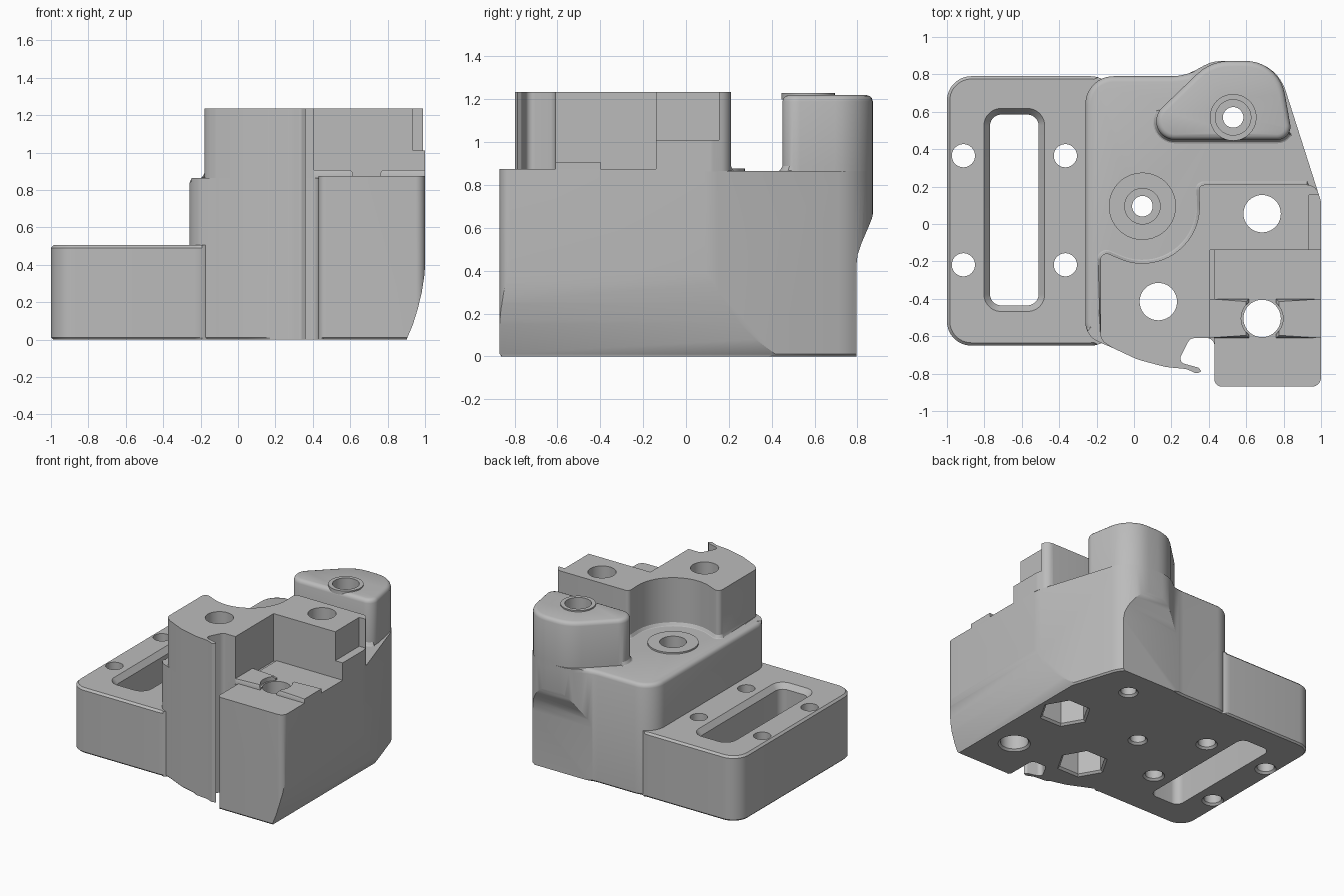
import bpy, bmesh, math
from mathutils import Vector, Matrix

if "Cube" in bpy.data.objects:
    bpy.data.objects.remove(bpy.data.objects["Cube"], do_unlink=True)

grey = bpy.data.materials.new("plain_grey")
grey.use_nodes = True
COLOUR = (0.5, 0.5, 0.5, 1)
grey.diffuse_color = COLOUR
for node in grey.node_tree.nodes:
    if node.type == 'BSDF_PRINCIPLED':
        node.inputs["Base Color"].default_value = COLOUR


def rounded(corners):
    """Outline from (x, y, radius) corners, listed counter-clockwise."""
    out = []
    n = len(corners)
    for i, (x, y, r) in enumerate(corners):
        p = Vector((x, y))
        if r == 0:
            out.append(p)
            continue
        a = (Vector(corners[i - 1][:2]) - p)
        b = (Vector(corners[(i + 1) % n][:2]) - p)
        half = a.angle(b) / 2
        t = min(r / math.tan(half), a.length * 0.49, b.length * 0.49)
        r = t * math.tan(half)
        a.normalize()
        b.normalize()
        c = p + (a + b).normalized() * (r / math.sin(half))
        start, end = p + a * t - c, p + b * t - c
        turn = start.angle_signed(end)
        steps = max(2, int(abs(turn) / 0.14))
        for k in range(steps + 1):
            out.append(c + Matrix.Rotation(-turn * k / steps, 2) @ start)
    return out


def circle(x, y, r, sides=40):
    return [Vector((x + r * math.cos(k * math.tau / sides),
                    y + r * math.sin(k * math.tau / sides))) for k in range(sides)]


def rect(x0, x1, y0, y1, r=0):
    return rounded([(x0, y0, r), (x1, y0, r), (x1, y1, r), (x0, y1, r)])


def loft(name, outline, levels, mask=None):
    """Stack the outline at (height, outward offset) levels; mask(p, z) says where offsets act."""
    n = len(outline)
    push = []
    for i in range(n):
        d1 = (outline[i] - outline[i - 1]).normalized()
        d2 = (outline[(i + 1) % n] - outline[i]).normalized()
        n1, n2 = Vector((d1.y, -d1.x)), Vector((d2.y, -d2.x))
        push.append((n1 + n2) / max(0.5, 1 + n1.dot(n2)))
    bm = bmesh.new()
    rings = []
    for z, off in levels:
        ring = []
        for p, m in zip(outline, push):
            q = p + m * off if off and (mask is None or mask(p, z)) else p
            ring.append(bm.verts.new((q.x, q.y, z)))
        rings.append(ring)
    for lo, hi in zip(rings, rings[1:]):
        for i in range(n):
            j = (i + 1) % n
            bm.faces.new((lo[i], lo[j], hi[j], hi[i]))
    bm.faces.new(rings[0][::-1])
    bm.faces.new(rings[-1])
    bmesh.ops.recalc_face_normals(bm, faces=bm.faces)
    mesh = bpy.data.meshes.new(name)
    bm.to_mesh(mesh)
    bm.free()
    mesh.materials.append(grey)
    obj = bpy.data.objects.new(name, mesh)
    bpy.context.collection.objects.link(obj)
    return obj


cutters = []


def cutter(outline, levels, matrix=None):
    obj = loft("cutter", outline, levels)
    obj.hide_render = True
    if matrix:
        obj.data.transform(matrix)
        bm = bmesh.new()
        bm.from_mesh(obj.data)
        bmesh.ops.recalc_face_normals(bm, faces=bm.faces)
        bm.to_mesh(obj.data)
        bm.free()
    cutters.append(obj)
    return obj


def cut(obj, tools):
    bpy.context.view_layer.objects.active = obj
    for tool in tools:
        mod = obj.modifiers.new("cut", 'BOOLEAN')
        mod.operation, mod.solver, mod.object = 'DIFFERENCE', 'EXACT', tool
        bpy.ops.object.modifier_apply(modifier=mod.name)


def hole(x, y, r):
    """Through hole with a small chamfer at the underside."""
    return cutter(circle(x, y, r), [(-0.02, 0.035), (0.015, 0), (1.5, 0)])


# Shared front curve ending in the thin hook
front = [(-0.12, -0.66, 0.05), (0.02, -0.725, 0.3), (0.17, -0.765, 0.3), (0.28, -0.775, 0.1),
         (0.335, -0.8, 0.02), (0.36, -0.787, 0), (0.345, -0.768, 0.01), (0.235, -0.738, 0.03),
         (0.3, -0.61, 0.04)]

# Flange with slot and four holes
flange = loft("side_flange", rect(-1, -0.1, -0.65, 0.79, 0.13),
              [(0, -0.012), (0.012, 0), (0.49, 0), (0.505, -0.015)],
              lambda p, z: p.x < -0.2)
slot = cutter(rect(-0.77, -0.51, -0.435, 0.585, 0.06),
              [(-0.1, 0), (0.465, 0), (0.52, 0.045)])
cut(flange, [slot] + [hole(x, y, 0.062) for x in (-0.912, -0.367) for y in (-0.218, 0.365)])

# Main body
outline = rounded([(-0.26, -0.6, 0.12)] + front + [
    (0.43, -0.61, 0.04), (0.43, -0.87, 0.04), (1, -0.87, 0.05), (1, 0.12, 0.2),
    (0.76, 0.872, 0.3), (0.42, 0.872, 0.2), (0.27, 0.79, 0.25), (-0.26, 0.79, 0.15)])


def body_mask(p, z):
    if z > 0.5:
        return p.x < 0.3 and p.y > -0.56
    return not (0.15 < p.x < 0.45 and p.y < -0.58)


body = loft("main_body", outline,
            [(0, -0.012), (0.012, 0), (0.835, 0), (0.85, -0.005), (0.86, -0.015), (0.865, -0.03)],
            body_mask)
pin_hole = hole(0.045, 0.095, 0.055)
pin_bore = cutter(circle(0.045, 0.095, 0.095), [(0.6, 0), (1, 0)])
post_hole = hole(0.53, 0.57, 0.055)
post_bore = cutter(circle(0.53, 0.57, 0.095), [(0.95, 0), (1.5, 0)])
bolts = [hole(x, y, 0.1) for x, y in ((0.685, 0.055), (0.13, -0.415), (0.685, -0.505))]
nuts = [cutter(circle(x, y, 0.17, 6), [(-0.02, 0.035), (0.015, 0), (0.35, 0)])
        for x, y in ((0.685, 0.055), (0.13, -0.415))]

# Curved lower right side, swept along y
side_profile = [Vector(p) for p in ((0.89, -0.05), (1.2, -0.05), (1.2, 0.42), (1.002, 0.42),
                (0.996, 0.34), (0.982, 0.25), (0.96, 0.16), (0.935, 0.08), (0.905, 0.01))]
side_cut = cutter(side_profile, [(-1.1, 0), (1.1, 0)],
                  Matrix(((1, 0, 0, 0), (0, 0, 1, 0), (0, 1, 0, 0), (0, 0, 0, 1))))
# Recess under the post's back bulge, swept along x
back_profile = [Vector(p) for p in ((0.795, -0.05), (1.1, -0.05), (1.1, 0.7), (0.875, 0.68),
                (0.868, 0.645), (0.85, 0.6), (0.82, 0.53), (0.801, 0.475), (0.795, 0.42))]
back_cut = cutter(back_profile, [(-1.1, 0), (1.1, 0)],
                  Matrix(((0, 0, 1, 0), (1, 0, 0, 0), (0, 1, 0, 0), (0, 0, 0, 1))))
cut(body, [side_cut, back_cut, pin_hole, pin_bore, post_hole] + bolts + nuts)

# Tall housing with a concave wall around the pin
scoop = [(0.045 + 0.305 * math.cos(math.radians(a)), 0.095 + 0.305 * math.sin(math.radians(a)), 0)
         for a in range(5, -119, -6)]
tall = rounded(front + [(0.405, -0.61, 0), (0.405, -0.14, 0), (1, -0.14, 0), (1, 0.12, 0.05),
                        (0.971, 0.21, 0.07), (0.345, 0.21, 0.03)] + scoop +
               [(-0.18, -0.14, 0.06), (-0.18, -0.62, 0.1)])


def tall_mask(p, z):
    return p.x < 0.93 and (p.y > -0.13 or (p.y > -0.56 and p.x < 0.3))


housing = loft("tall_housing", tall,
               [(0.862, 0.025), (0.868, 0.012), (0.888, 0), (1.235, 0)], tall_mask)
step = cutter(rect(0.936, 1.2, -0.3, 0.155), [(1.01, 0), (1.4, 0)])
cut(housing, bolts[:2] + [step])

# Front right ledge with two raised clamp pads
ledge = loft("front_ledge", rounded([(0.43, -0.87, 0.04), (1, -0.87, 0.05),
                                     (1, -0.1, 0), (0.43, -0.1, 0)]), [(0.86, 0), (0.875, 0)])
cut(ledge, bolts[2:])
ring_cut = cutter(circle(0.685, -0.505, 0.112), [(0.8, 0), (1, 0)])
for side, x0, x1 in (("left", 0.76, 1), ("right", 0.405, 0.615)):
    pad = loft(side + "_clamp_pad", rect(x0, x1, -0.61, -0.4),
               [(0.86, 0), (0.89, 0), (0.908, -0.015)],
               lambda p, z: 0.5 < p.x < 0.9)
    cut(pad, [ring_cut])

# Raised ring around the pin hole
ring = loft("pin_ring", circle(0.045, 0.095, 0.18), [(0.85, 0), (0.877, 0)])
cut(ring, [pin_bore])

# Rear post and its ring
post = loft("rear_post", rounded([(-0.03, 0.45, 0.1), (0.85, 0.45, 0.07),
                                  (0.775, 0.872, 0.27), (0.41, 0.872, 0.25)]),
            [(0.862, 0.025), (0.868, 0.012), (0.888, 0), (1.19, 0), (1.205, -0.005),
             (1.215, -0.015), (1.22, -0.03)],
            lambda p, z: z > 1 or (p.y < 0.6 and p.x < 0.83))
post_ring = loft("post_ring", circle(0.53, 0.57, 0.125), [(1.2, 0), (1.23, 0)])
for part in (post, post_ring):
    cut(part, [post_hole, post_bore])

for tool in cutters:
    bpy.data.objects.remove(tool, do_unlink=True)

# Smooth curved walls, keep edges sharp
bpy.ops.object.select_all(action='DESELECT')
for obj in bpy.context.collection.objects:
    if obj.type == 'MESH' and obj.data.materials and obj.data.materials[0] == grey:
        obj.select_set(True)
        bpy.context.view_layer.objects.active = obj
bpy.ops.object.shade_smooth_by_angle(angle=math.radians(28))
